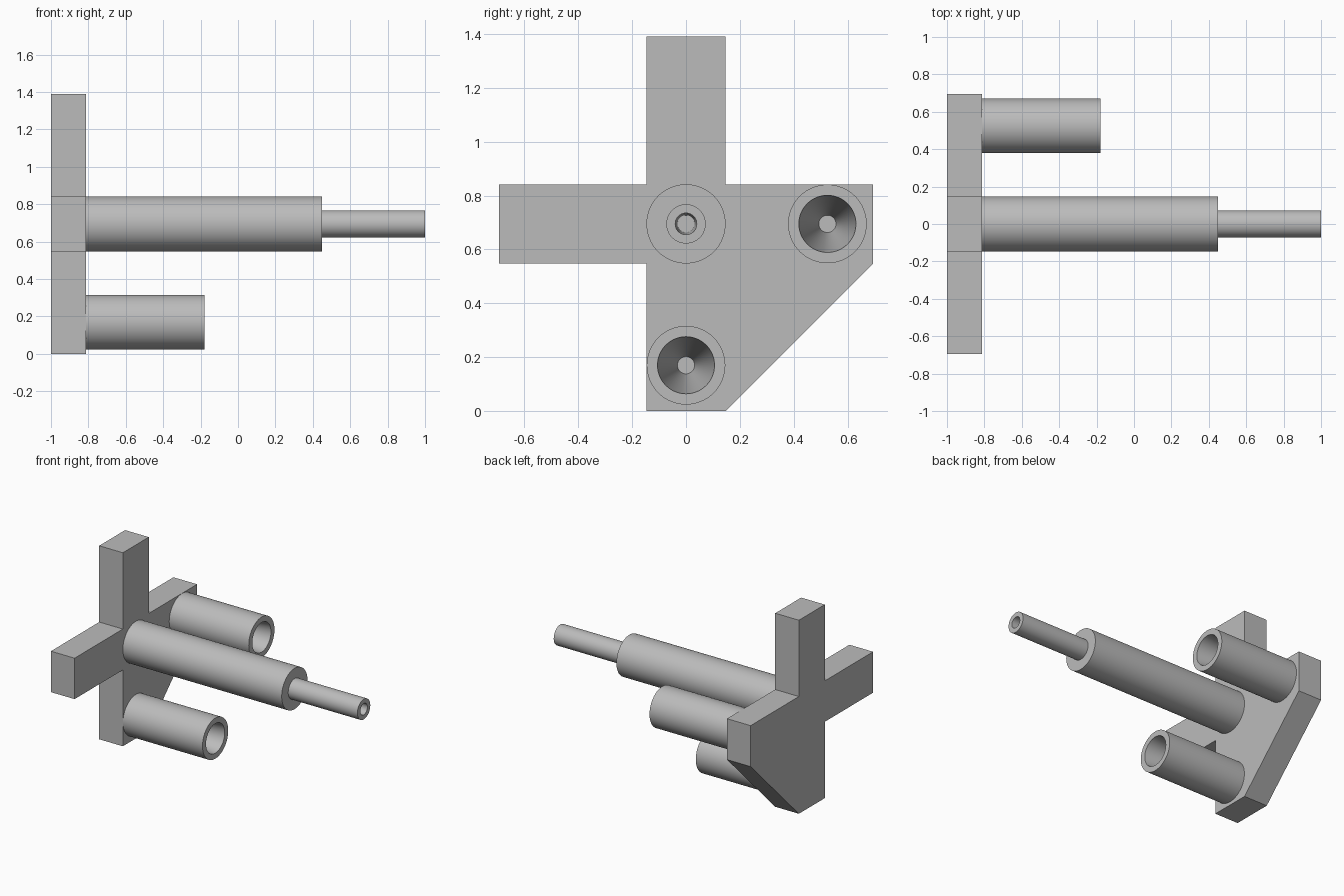
import bpy
import bmesh
import math
from mathutils import Matrix, Vector

cube = bpy.data.objects.get("Cube")
if cube:
    bpy.data.objects.remove(cube)

grey = bpy.data.materials.new("plain_grey")
grey.use_nodes = True
COLOUR = (0.5, 0.5, 0.5, 1)
grey.diffuse_color = COLOUR
grey.node_tree.nodes["Principled BSDF"].inputs["Base Color"].default_value = COLOUR

MID = 0.695      # height of the central axis
ARM = 0.147      # half width of the arms
BACK, FACE = -1.0, -0.812   # plate thickness along x


def finish(name, bm):
    bmesh.ops.recalc_face_normals(bm, faces=bm.faces)
    mesh = bpy.data.meshes.new(name)
    bm.to_mesh(mesh)
    bm.free()
    mesh.materials.append(grey)
    obj = bpy.data.objects.new(name, mesh)
    bpy.context.collection.objects.link(obj)
    return obj


def lathe(name, profile, y, z, steps=64):
    """Spin (x, radius) points around an axis parallel to x."""
    bm = bmesh.new()
    verts = [bm.verts.new((x, r, 0)) for x, r in profile]
    edges = [bm.edges.new(pair) for pair in zip(verts, verts[1:])]
    bmesh.ops.spin(bm, geom=verts + edges, cent=(0, 0, 0), axis=(1, 0, 0),
                   angle=math.tau, steps=steps)
    bmesh.ops.remove_doubles(bm, verts=bm.verts, dist=1e-5)
    bmesh.ops.transform(bm, matrix=Matrix.Translation((0, y, z)), verts=bm.verts)
    obj = finish(name, bm)
    bpy.ops.object.select_all(action='DESELECT')
    obj.select_set(True)
    bpy.context.view_layer.objects.active = obj
    bpy.ops.object.shade_smooth_by_angle(angle=math.radians(30))
    return obj


# Cross-shaped plate with a sloped web between two arms
outline = [(-ARM, -MID), (ARM, -MID), (MID, -ARM), (MID, ARM), (ARM, ARM),
           (ARM, MID), (-ARM, MID), (-ARM, ARM), (-MID, ARM),
           (-MID, -ARM), (-ARM, -ARM)]
bm = bmesh.new()
base = bm.faces.new([bm.verts.new((BACK, y, z + MID)) for y, z in outline])
extruded = bmesh.ops.extrude_face_region(bm, geom=[base], use_keep_orig=True)
moved = [v for v in extruded["geom"] if isinstance(v, bmesh.types.BMVert)]
bmesh.ops.translate(bm, vec=Vector((FACE - BACK, 0, 0)), verts=moved)
finish("cross_plate", bm)

# Stepped central shaft with a narrow tapered bore in its tip
lathe("central_shaft", [(FACE, 0), (FACE, ARM), (0.45, ARM), (0.45, 0.073),
                        (1, 0.073), (1, 0.04), (0.45, 0.032), (0.45, 0)], 0, MID)

# Two hollow pegs with tapered bores
for name, y, z in (("side_peg", 0.525, MID), ("lower_peg", 0, 0.17)):
    lathe(name, [(FACE, 0), (FACE, 0.146), (-0.18, 0.146), (-0.18, 0.106),
                 (FACE + 0.004, 0.032), (FACE + 0.004, 0)], y, z)
